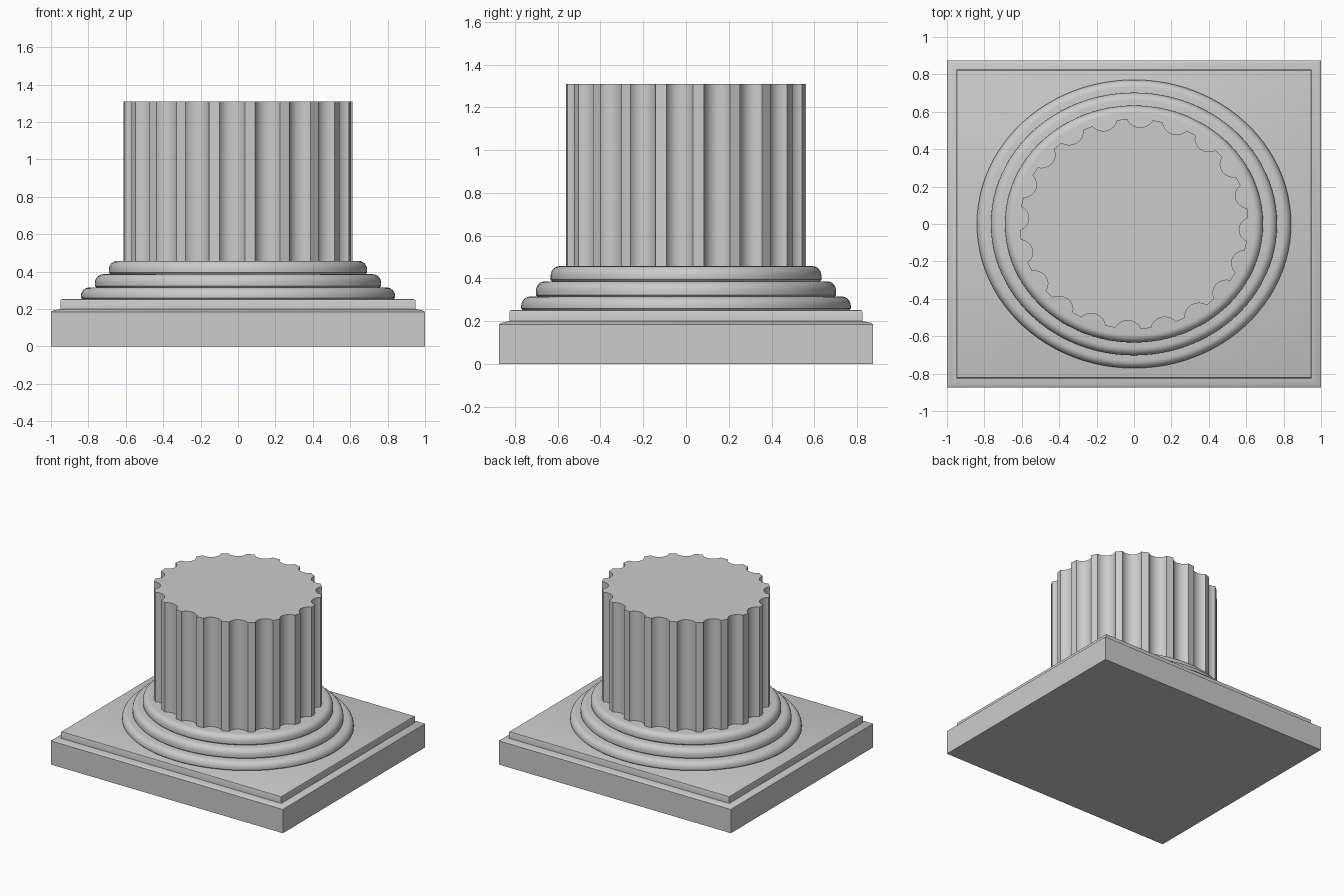
import bpy, bmesh
from math import sin, cos, pi, radians

if "Cube" in bpy.data.objects:
    bpy.data.objects.remove(bpy.data.objects["Cube"])

Y_RATIO = 0.918          # round parts are slightly flattened in y
FLUTES = 20


def loft(name, rings, angle=35):
    """Skin a stack of equal-length point loops and cap both ends."""
    bm = bmesh.new()
    loops = [[bm.verts.new(p) for p in ring] for ring in rings]
    n = len(loops[0])
    for a, b in zip(loops, loops[1:]):
        for i in range(n):
            j = (i + 1) % n
            bm.faces.new((a[i], a[j], b[j], b[i]))
    bm.faces.new(loops[0][::-1])
    bm.faces.new(loops[-1])
    bmesh.ops.recalc_face_normals(bm, faces=bm.faces)
    mesh = bpy.data.meshes.new(name)
    bm.to_mesh(mesh)
    bm.free()
    ob = bpy.data.objects.new(name, mesh)
    bpy.context.collection.objects.link(ob)
    bpy.ops.object.select_all(action='DESELECT')
    ob.select_set(True)
    bpy.context.view_layer.objects.active = ob
    bpy.ops.object.shade_smooth_by_angle(angle=radians(angle))
    return ob


def rect(inset, z):
    x, y = 1 - inset, 0.875 - inset
    return [(-x, -y, z), (x, -y, z), (x, y, z), (-x, y, z)]


def oval(r, z, n=96):
    return [(r * cos(2 * pi * i / n), r * Y_RATIO * sin(2 * pi * i / n), z)
            for i in range(n)]


# Square plinth with a sloped shoulder, and the thin slab on it
loft("plinth", [rect(0, 0), rect(0, 0.185), rect(0.015, 0.193), rect(0.05, 0.2)])
loft("plinth_step", [rect(0.05, 0.195), rect(0.05, 0.243),
                     rect(0.053, 0.25), rect(0.06, 0.253)])

# Three stacked mouldings with rounded upper edges
for label, r, z0, z1 in (("lower", 0.84, 0.25, 0.315),
                         ("middle", 0.765, 0.312, 0.386),
                         ("upper", 0.69, 0.384, 0.457)):
    c = 0.045
    rings = [oval(r - 0.01, z0), oval(r, z0 + 0.01)]
    for k in range(7):
        t = k / 6 * pi / 2
        rings.append(oval(r - c + c * cos(t), z1 - c + c * sin(t)))
    loft(label + "_moulding", rings)


# Fluted shaft: circular scallops separated by narrow flat fillets
def fluted(z, r=0.612, half=radians(6.4), depth=0.045, steps=10):
    pts = []
    h = r * sin(half)                       # half chord of a flute
    rad = (h * h + depth * depth) / (2 * depth)
    centre = r * cos(half) - depth + rad    # centre of the scallop circle
    for f in range(FLUTES):
        a = radians(-93) + 2 * pi * f / FLUTES
        for k in range(steps + 1):
            v = h * -cos(pi * k / steps)
            u = centre - max(rad * rad - v * v, 0) ** 0.5
            pts.append((u * cos(a) - v * sin(a),
                        (u * sin(a) + v * cos(a)) * Y_RATIO, z))
    return pts


loft("fluted_shaft", [fluted(0.45), fluted(1.31)])
